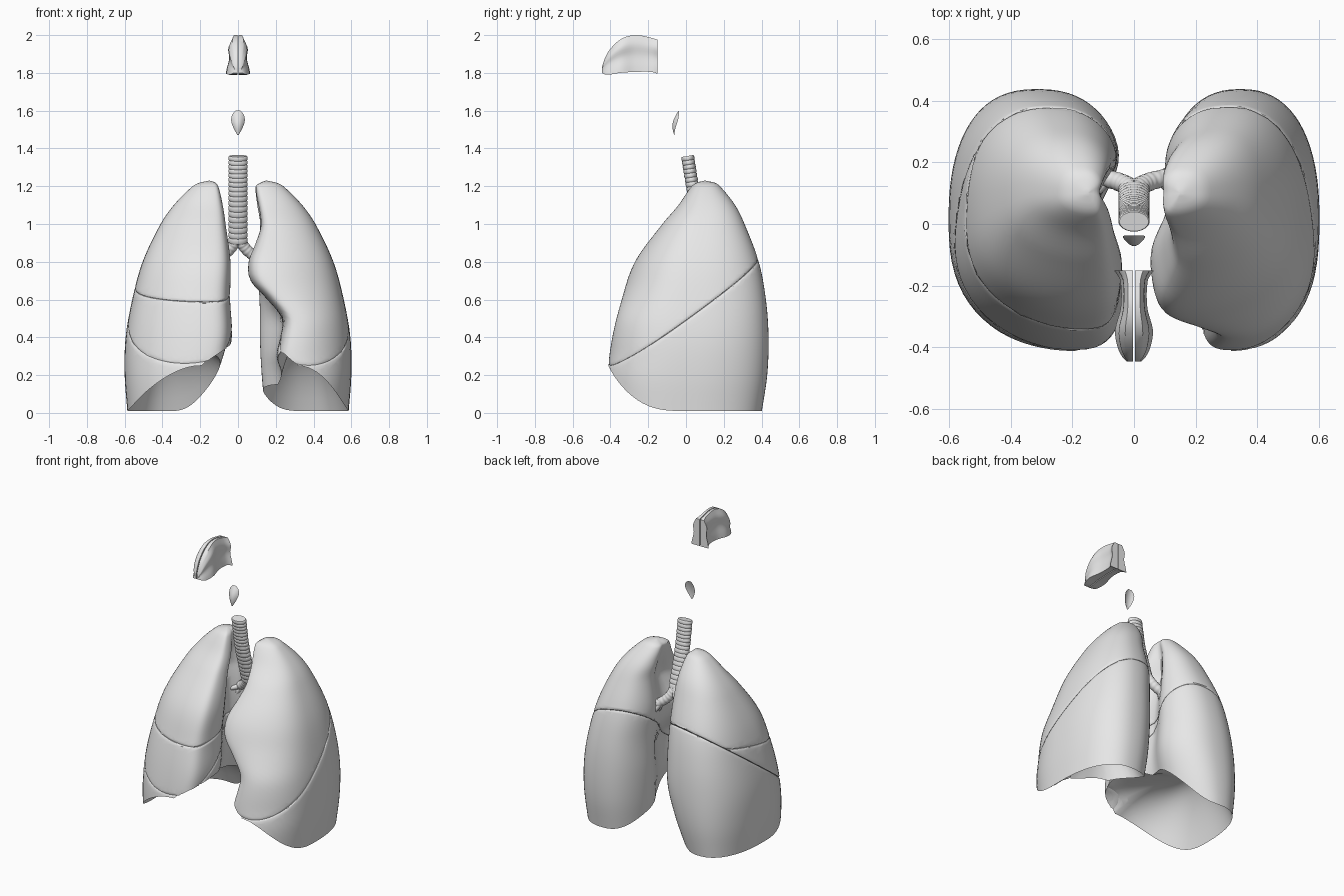
import bpy, bmesh, math
from mathutils import Vector

if "Cube" in bpy.data.objects:
    bpy.data.objects.remove(bpy.data.objects["Cube"])

TISSUE = bpy.data.materials.new("light_grey")
TISSUE.use_nodes = True
GREY = (0.8, 0.8, 0.8, 1)
TISSUE.diffuse_color = GREY
TISSUE.node_tree.nodes["Principled BSDF"].inputs["Base Color"].default_value = GREY


def finish(bm, name, angle=40):
    bmesh.ops.remove_doubles(bm, verts=bm.verts, dist=0.0005)
    bmesh.ops.recalc_face_normals(bm, faces=bm.faces)
    mesh = bpy.data.meshes.new(name)
    bm.to_mesh(mesh)
    bm.free()
    obj = bpy.data.objects.new(name, mesh)
    bpy.context.collection.objects.link(obj)
    mesh.materials.append(TISSUE)
    bpy.ops.object.select_all(action='DESELECT')
    obj.select_set(True)
    bpy.context.view_layer.objects.active = obj
    bpy.ops.object.shade_smooth_by_angle(angle=math.radians(angle))


def curve(xs, ys, x):
    """Smooth interpolation through a short profile."""
    n = len(xs)
    x = min(max(x, xs[0]), xs[-1])
    i = max(k for k in range(n - 1) if xs[k] <= x)

    def slope(k):
        a, b = max(k - 1, 0), min(k + 1, n - 1)
        return (ys[b] - ys[a]) / (xs[b] - xs[a])
    h = xs[i + 1] - xs[i]
    t = (x - xs[i]) / h
    s = t * t * (3 - 2 * t)
    return (ys[i] * (1 - s) + ys[i + 1] * s + h * t * (1 - t) ** 2 * slope(i)
            - h * t * t * (1 - t) * slope(i + 1))


def loft(bm, rings, closed=True):
    rows = [[bm.verts.new(p) for p in ring] for ring in rings]
    n = len(rows[0])
    for a, b in zip(rows, rows[1:]):
        for k in range(n if closed else n - 1):
            m = (k + 1) % n
            bm.faces.new((a[k], a[m], b[m], b[k]))
    return rows


# Lung profiles by height
HEIGHT = [0, .2, .4, .6, .8, 1, 1.1, 1.2, 1.22, 1.23]
OUTER = [.585, .6, .595, .56, .505, .41, .34, .24, .2, .15]
FRONT = [-.41, -.415, -.39, -.34, -.27, -.125, -.04, .03, .06, .1]
BACK = [.4, .43, .437, .423, .385, .31, .26, .18, .15, .1]
NOTCH = [0, .2, .3, .4, .5, .6, .7, .8, .9, 1, 1.2, 1.22, 1.23]
# Front and back edges of the medial side, hilum dent, rim rise, front corner rise
INNER = {
    "left": ((NOTCH, [.2, .22, .19, .21, .22, .14, .05, .04, .08, .11, .09, .12, .15]),
             (HEIGHT, [.12, .1, .09, .09, .08, .1, .09, .09, .12, .15]), .05, .14, .25),
    "right": ((HEIGHT, [.1, .05, .01, .02, .02, .05, .07, .1, .12, .15]),
              (HEIGHT, [.16, .08, .02, .02, .03, .05, .07, .1, .12, .15]), .1, .3, .25),
}


def power(c, p=.85):
    return math.copysign(abs(c) ** p, c)


def lung(side):
    """Loft from the apex to a slanted rim, closed by a domed hollow base."""
    sign = 1 if side == "left" else -1
    inner_front, inner_back, dent, rise, corner = INNER[side]
    count, levels = 72, 44
    rings = []
    for i in range(levels + 1):
        s = (i / levels) ** 1.6
        ring = []
        for k in range(count):
            a = math.tau * k / count
            u, v = power(math.cos(a)), power(math.sin(a))
            medial, front = max(0, -u), max(0, -v)
            rim = .01 + .24 * front ** 3 + rise * medial ** 3.5 + corner * medial * front
            z = 1.23 + (rim - 1.23) * s
            t = min(max(v + .5, 0), 1)
            t = t * t * (3 - 2 * t)
            xi = curve(*inner_front, z) * (1 - t) + curve(*inner_back, z) * t
            xo = curve(HEIGHT, OUTER, z)
            yf, yb = curve(HEIGHT, FRONT, z), curve(HEIGHT, BACK, z)
            skew = .45 * front * (1 - u * u)
            x = (xi + xo) / 2 + (xo - xi) / 2 * (u - skew)
            fade = min(1, (1.23 - z) * 4)
            x += fade * dent * math.exp(-(v / .33) ** 2) * medial
            ring.append((sign * x, (yf + yb) / 2 + (yb - yf) / 2 * v, z))
        rings.append(ring)
    centre = Vector((sign * .34, .03, .36))
    rim_ring = [Vector(p) for p in rings[-1]]
    for i in range(1, 15):
        r = 1 - i / 14
        ring = []
        for p in rim_ring:
            q = centre.lerp(p, r)
            q.z = centre.z + (p.z - centre.z) * r ** 2.8
            ring.append(q)
        rings.append(ring)
    bm = bmesh.new()
    loft(bm, rings)
    bmesh.ops.remove_doubles(bm, verts=bm.verts, dist=0.0005)
    bmesh.ops.recalc_face_normals(bm, faces=bm.faces)
    return bm


def cut(bm, point, normal):
    """Keep the part behind a plane, with a rounded lip along the fissure."""
    n = Vector(normal).normalized()
    p = Vector(point)
    for offset, clear in ((.016, False), (.007, False), (.001, True)):
        bmesh.ops.bisect_plane(bm, geom=bm.verts[:] + bm.edges[:] + bm.faces[:],
                               plane_co=p - n * offset, plane_no=n, clear_outer=clear)
    bm.normal_update()
    for offset, depth in ((.007, .0015), (.001, .005)):
        for v in bm.verts:
            if abs((v.co - p).dot(n) + offset) < .0003:
                inward = v.normal - n * v.normal.dot(n)
                if inward.length > .01:
                    v.co -= inward.normalized() * depth
    edges = [e for e in bm.edges if e.is_boundary]
    bmesh.ops.holes_fill(bm, edges=edges, sides=0)


LEFT_OBLIQUE = ((.34, -.41, .25), (.2, -.7, 1))
RIGHT_OBLIQUE = ((-.36, -.41, .24), (-.15, -.72, 1))
HORIZONTAL = ((0, 0, .655), (0, -.2, 1))


def flip(plane):
    return plane[0], tuple(-c for c in plane[1])


LOBES = {
    "left_upper_lobe": [flip(LEFT_OBLIQUE)],
    "left_lower_lobe": [LEFT_OBLIQUE],
    "right_upper_lobe": [flip(RIGHT_OBLIQUE), flip(HORIZONTAL)],
    "right_middle_lobe": [flip(RIGHT_OBLIQUE), HORIZONTAL],
    "right_lower_lobe": [RIGHT_OBLIQUE],
}
for name, planes in LOBES.items():
    part = lung(name.split("_")[0])
    for plane in planes:
        cut(part, *plane)
    finish(part, name)


def tube(name, points, radius, steps=24, sides=24, flat=1):
    """Sweep an ellipse along a path; radius is a function of 0..1."""
    marks = list(range(len(points)))

    def at(f):
        w = min(max(f, 0), 1) * marks[-1]
        return Vector([curve(marks, [p[c] for p in points], w) for c in range(3)])
    rings = []
    for i in range(steps + 1):
        t = i / steps
        d = (at(t + .01) - at(t - .01)).normalized()
        side = d.cross(Vector((0, 1, 0))).normalized()
        up = side.cross(d) * flat
        rings.append([at(t) + radius(t) * (side * math.cos(a) + up * math.sin(a))
                      for a in (math.tau * k / sides for k in range(sides))])
    bm = bmesh.new()
    rows = loft(bm, rings)
    bm.faces.new(rows[0])
    bm.faces.new(rows[-1])
    finish(bm, name)


# Windpipe with cartilage rings, then the branching airways
tube("windpipe", [(0, .008, 1.36), (0, .045, 1.15), (0, .115, .9)],
     lambda t: .047 + .004 * abs(math.sin(t * math.pi * 18)) ** .6, 144, 32, .68)
for side, sign in (("left", 1), ("right", -1)):
    tube(side + "_main_airway", [(0, .11, .93), (sign * .06, .14, .85), (sign * .2, .17, .76)],
         lambda t: .032 - .006 * t + .001 * math.sin(t * 60), 48)
    for i, (dy, dz) in enumerate([(-.1, .04), (-.06, -.1), (.06, -.08), (.04, .08)]):
        tube(f"{side}_airway_branch_{i}",
             [(sign * .08, .15, .83), (sign * .13, .15 + dy / 2, .8 + dz / 2),
              (sign * .2, .15 + dy, .78 + dz)], lambda t: .018 - .004 * t, 8, 12)


def slab(name, face_a, face_b, nu, nv):
    """Closed solid between two grids sharing the same parameters."""
    bm = bmesh.new()
    grids = [loft(bm, [[f(i / nu, j / nv) for j in range(nv + 1)] for i in range(nu + 1)], False)
             for f in (face_a, face_b)]
    a, b = [g[0] + [r[-1] for r in g[1:]] + g[-1][-2::-1] + [r[0] for r in g[-2:0:-1]]
            for g in grids]
    for k in range(len(a)):
        m = (k + 1) % len(a)
        bm.faces.new((a[k], a[m], b[m], b[k]))
    finish(bm, name, 50)


# Leaf-shaped throat flap
def leaf(offset):
    def point(u, v):
        z = 1.47 + .13 * v
        w = curve([0, .3, .6, .85, 1], [.003, .024, .036, .03, .012], v)
        x = (2 * u - 1) * w
        bow = offset * math.sin(math.pi * v) * (1 - (2 * u - 1) ** 2)
        return x, -.062 + .024 * v * v + 8 * x * x - bow, z
    return point


slab("throat_flap", leaf(.014), leaf(.002), 12, 14)


# Paired nasal chambers either side of a thin gap
LENGTH = [-.445, -.42, -.35, -.27, -.18, -.15]


def nasal(sign, outer):
    def point(u, v):
        y = -.445 + .295 * u
        top = curve(LENGTH, [1.83, 1.9, 1.975, 2, 1.985, 1.975], y)
        low = curve(LENGTH, [1.8, 1.79, 1.8, 1.805, 1.805, 1.795], y)
        w = curve(LENGTH, [.022, .042, .057, .04, .042, .06], y)
        w *= curve([0, .15, .45, .75, 1], [1.08, 1, .78, .86, .5], v)
        return sign * (w if outer else .003), y, low + (top - low) * v
    return point


for side, sign in (("left", 1), ("right", -1)):
    slab(side + "_nasal_chamber", nasal(sign, True), nasal(sign, False), 20, 14)
